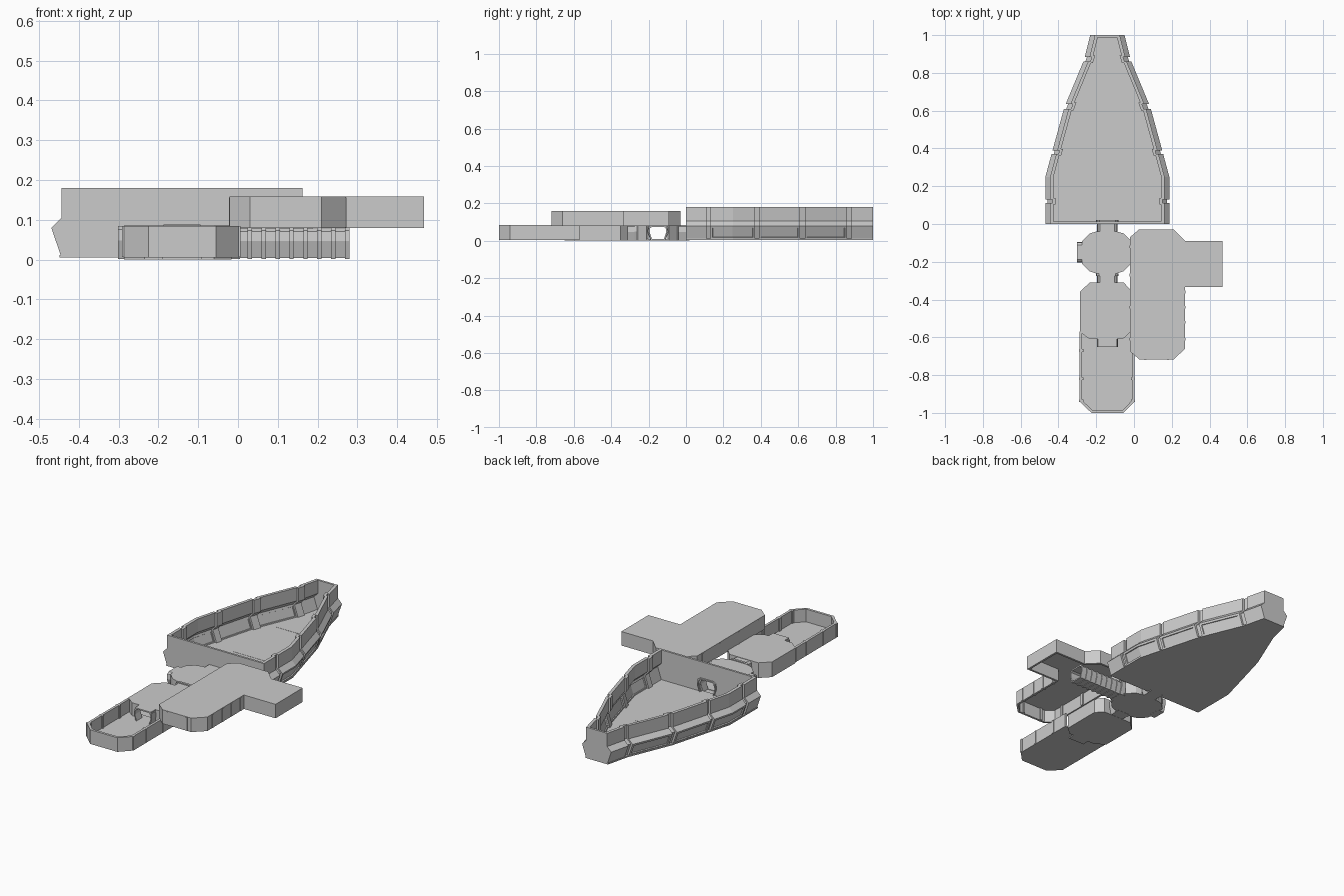
import bpy, bmesh

if "Cube" in bpy.data.objects:
    bpy.data.objects.remove(bpy.data.objects["Cube"])

CX = -0.141   # centre line of the ship spine


def finish(name, bm):
    bmesh.ops.remove_doubles(bm, verts=bm.verts, dist=1e-5)
    me = bpy.data.meshes.new(name)
    bm.to_mesh(me)
    bm.free()
    ob = bpy.data.objects.new(name, me)
    bpy.context.collection.objects.link(ob)
    return ob


def loft(name, rings, capped=True, cyclic=False, inset_cols=(), inset=0.012):
    """Skin closed rings; optionally recess a panel in chosen columns."""
    bm = bmesh.new()
    vs = [[bm.verts.new(p) for p in r] for r in rings]
    n, m = len(rings[0]), len(rings)
    cols = {}
    for i in range(m if cyclic else m - 1):
        a, b = vs[i], vs[(i + 1) % m]
        for j in range(n):
            k = (j + 1) % n
            cols.setdefault(j, []).append(bm.faces.new((a[j], a[k], b[k], b[j])))
    if capped and not cyclic:
        bm.faces.new(vs[0])
        bm.faces.new(vs[-1])
    bmesh.ops.recalc_face_normals(bm, faces=bm.faces)
    for j in inset_cols:
        bmesh.ops.inset_region(bm, faces=cols[j], thickness=inset, use_even_offset=True)
        bmesh.ops.inset_region(bm, faces=cols[j], thickness=0.002, depth=-0.006)
    return finish(name, bm)


def prism(name, pts, z0, z1):
    return loft(name, [[(x, y, z) for x, y in pts] for z in (z0, z1)])


def box(name, x0, x1, y0, y1, z0, z1):
    return prism(name, [(x0, y0), (x1, y0), (x1, y1), (x0, y1)], z0, z1)


def walls(name, path, z0, z1, t=0.012, closed=False):
    """Upright wall along a counter-clockwise path, thickened inward."""
    bm = bmesh.new()
    lo = [bm.verts.new((x, y, z0)) for x, y in path]
    hi = [bm.verts.new((x, y, z1)) for x, y in path]
    n = len(path)
    for i in range(n if closed else n - 1):
        k = (i + 1) % n
        bm.faces.new((lo[i], lo[k], hi[k], hi[i]))
    ob = finish(name, bm)
    mod = ob.modifiers.new("thickness", 'SOLIDIFY')
    mod.thickness = t
    mod.offset = -1
    mod.use_even_offset = True
    return ob


ARCH = [(-0.036, 0.0), (0.036, 0.0), (0.05, 0.045), (0.047, 0.07),
        (0.036, 0.078), (-0.036, 0.078), (-0.047, 0.07), (-0.05, 0.045)]


def arch_tube(name, axis, centre, a, b, grow=0.0, t=0.007):
    """Barrel-shaped passage ring running from a to b along an axis."""
    def ring(pos, g):
        out = []
        for u, z in ARCH:
            u = centre + u * (1 + g / 0.05)
            z = max(0.001, 0.041 + (z - 0.039) * (1 + g / 0.039))
            out.append((pos, u, z) if axis == 'x' else (u, pos, z))
        return out
    return loft(name, [ring(a, grow), ring(b, grow), ring(b, grow - t), ring(a, grow - t)], cyclic=True)


# ---- Bow hall: tapering hull, open on top ----
PLAN = [(0, .328), (.25, .328), (.384, .292), (.617, .228), (.87, .123), (1.0, .091)]


def half(y):
    for (y0, h0), (y1, h1) in zip(PLAN, PLAN[1:]):
        if y <= y1:
            return h0 + (h1 - h0) * (y - y0) / (y1 - y0)
    return PLAN[-1][1]


PROFILE = [(.025, .006), (0, .08), (.025, .105), (.025, .18)]


def hull_part(name, side, y0, y1, outer, inner, window=False):
    ys = [y0] + [y for y, _ in PLAN if y0 + .02 < y < y1 - .02] + [y1]
    sec = [(d + outer, z) for d, z in PROFILE] + [(d + inner, z) for d, z in reversed(PROFILE)]
    rings = [[(CX + side * (half(y) - d), y, z) for d, z in sec] for y in ys]
    return loft(name, rings, inset_cols=(0, 6) if window else ())


SEGMENTS = [(0, .11, False), (.13, .37, True), (.39, .61, True), (.635, .86, True), (.885, 1.0, False)]
for s, tag in ((-1, "left"), (1, "right")):
    for i, (y0, y1, win) in enumerate(SEGMENTS):
        hull_part(f"hull_panel_{tag}_{i}", s, y0, y1, 0, .018, win)
    for i in range(4):
        hull_part(f"hull_rib_{tag}_{i}", s, SEGMENTS[i][1] - .008, SEGMENTS[i + 1][0] + .008, .012, .028)

edge = [(half(y) - .02, y) for y, _ in PLAN]
prism("bow_floor", [(CX + h, y) for h, y in edge] + [(CX - h, y) for h, y in reversed(edge)], .005, .012)

# raised centre walkway in steps
STEPS = [.25, .32, .50, .69, .75, .99]
for i, (y0, y1) in enumerate(zip(STEPS, STEPS[1:])):
    w0, w1 = (.12 - .04 * (y - .25) for y in (y0, y1))
    w1 = min(w1, half(y1) - .025)
    prism(f"walkway_{i}", [(CX - w0, y0), (CX + w0, y0), (CX + w1, y1), (CX - w1, y1)], .009, .014 + .001 * (i % 2))

# end walls of the bow, the rear one with a doorway
h = half(0)
back = [(-h + .025, .006), (-h, .08), (-h + .025, .105), (-h + .025, .18),
        (h - .025, .18), (h - .025, .105), (h, .08), (h - .025, .006),
        (.036, .006), (.048, .045), (.036, .078), (-.036, .078), (-.048, .045), (-.036, .006)]
loft("bow_rear_wall", [[(CX + u, y, z) for u, z in back] for y in (0, .012)])
h = half(1)
nose = [(-h + .025, .006), (-h, .08), (-h + .025, .105), (-h + .025, .18),
        (h - .025, .18), (h - .025, .105), (h, .08), (h - .025, .006)]
loft("bow_nose_wall", [[(CX + u, y, z) for u, z in nose] for y in (.988, 1.0)])

# ---- Door passages along the spine ----
arch_tube("bow_passage", 'y', CX, -.045, 0.0, .004)
arch_tube("bow_door_frame", 'y', CX, 0.0, .02, .009)
arch_tube("middle_passage", 'y', CX, -.32, -.25, .004)
arch_tube("middle_door_frame", 'y', CX, -.275, -.262, .01)
arch_tube("hall_door_frame", 'y', CX, -.65, -.60, .006)

# ---- Crossing room: octagon with four doors ----
x0, x1, y0, y1, yc = -.275, -.016, -.262, -.04, -.15
octa = [(-.20, y0), (-.09, y0), (-.055, -.25), (x1, -.21), (x1, -.09), (-.055, -.05), (-.09, y1),
        (-.20, y1), (-.235, -.05), (x0, -.09), (x0, -.21), (-.235, -.25)]
prism("crossing_floor", octa, .002, .008)
prism("crossing_ceiling", octa, .079, .085)
for i, c in enumerate((1, 4, 7, 10)):
    pts = [octa[(c + k) % 12] for k in range({1: 3, 4: 3, 7: 3, 10: 3}[c])]
    walls(f"crossing_wall_{i}", pts, .003, .084)
arch_tube("crossing_left_door", 'x', yc, -.302, -.262, .004)
arch_tube("crossing_right_door", 'x', yc, -.03, .005, .006)

# ---- Ribbed side corridor under the upper deck ----
arch_tube("side_corridor", 'x', yc, 0.0, .28, -.002, .004)
for i in range(8):
    x = .03 + i * .035
    arch_tube(f"corridor_rib_{i}", 'x', yc, x - .006, x + .005, .002, .006)

# ---- Covered middle room ----
xa, xb = -.287, -.016
mid = [(-.235, -.61), (-.19, -.61), (-.19, -.65), (-.09, -.65), (-.09, -.61), (-.06, -.61), (xb, -.57),
       (xb, -.35), (-.055, -.31), (-.235, -.31), (xa, -.36), (xa, -.57)]
prism("middle_floor", mid, 0.0, .008)
prism("middle_ceiling", mid, .079, .086)
walls("middle_wall_right", [mid[i] for i in (4, 5, 6, 7, 8)] + [(-.095, -.31)], .003, .084)
walls("middle_wall_left", [(-.187, -.31)] + [mid[i] for i in (9, 10, 11, 0, 1)], .003, .084)

# ---- Rear hall, open on top ----
hl, hr = -.288, .003
hall = [(hl, -.57), (hl, -.94), (-.225, -1.0), (-.055, -1.0), (hr, -.94), (hr, -.57)]
prism("rear_hall_floor", hall, .005, .013)
walls("rear_hall_wall", hall, .006, .085, .014)
for i, y in enumerate((-.67, -.82, -.935)):
    box(f"hall_rib_left_{i}", hl - .003, hl + .02, y - .007, y + .007, .007, .085)
    box(f"hall_rib_right_{i}", hr - .02, hr + .003, y - .007, y + .007, .007, .085)

# ---- Upper deck with side bay: roof and walls, open below ----
deck = [(.03, -.718), (.21, -.718), (.27, -.66), (.27, -.333), (.468, -.333), (.468, -.09), (.27, -.09),
        (.21, -.03), (.025, -.03), (-.021, -.07), (-.021, -.675)]
prism("upper_deck_roof", deck, .152, .159)
walls("upper_deck_wall", deck, .08, .157, .012, True)
for i, y in enumerate((-.61, -.52, -.44, -.36)):
    box(f"deck_rib_right_{i}", .252, .273, y - .007, y + .007, .081, .156)
for i, y in enumerate((-.61, -.44, -.27, -.12)):
    box(f"deck_rib_left_{i}", -.023, -.002, y - .007, y + .007, .081, .156)
for i, x in enumerate((.06, .18)):
    box(f"deck_rib_rear_{i}", x - .006, x + .006, -.72, -.70, .081, .156)
